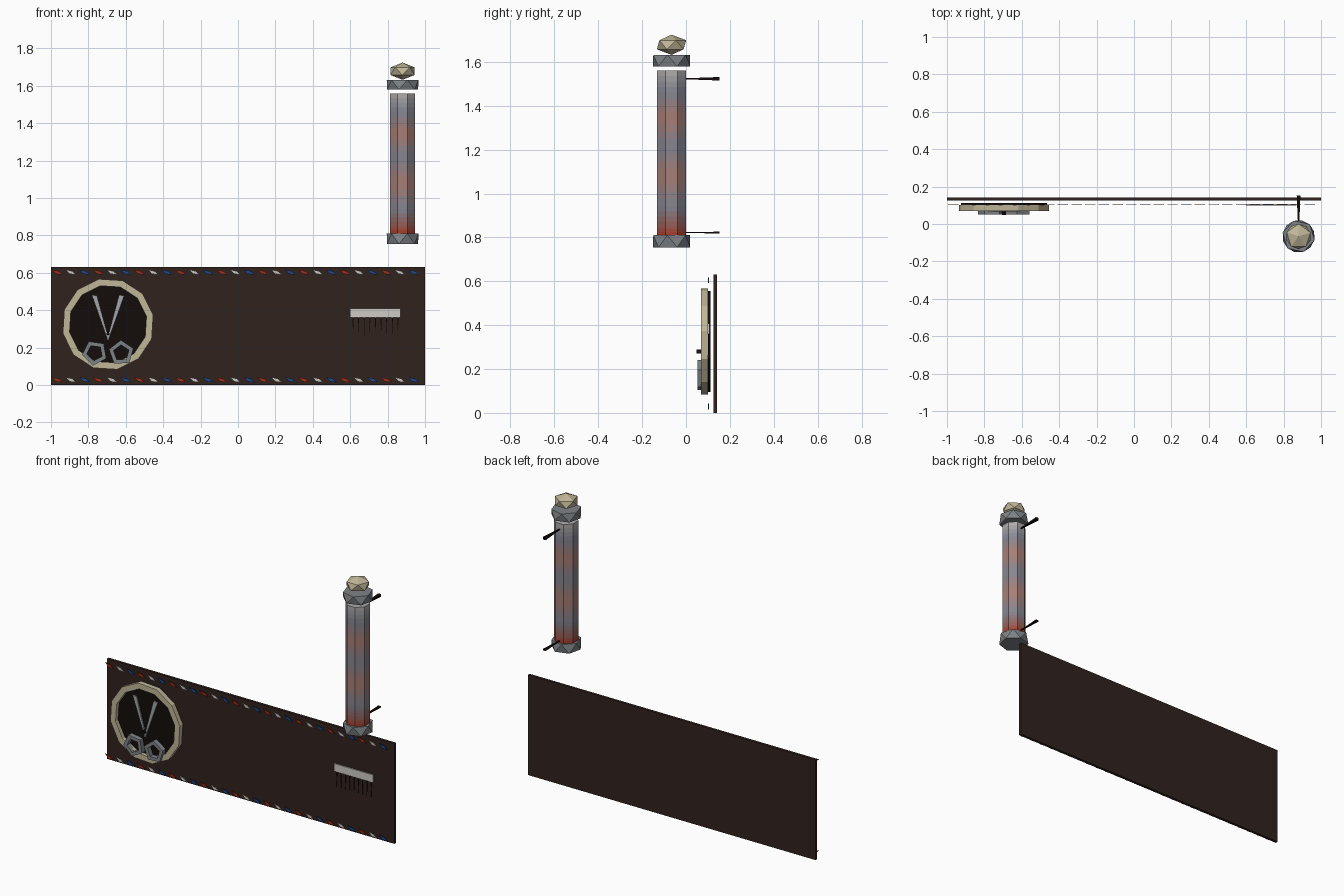
import bpy
from math import pi, cos, sin

if "Cube" in bpy.data.objects:
    bpy.data.objects.remove(bpy.data.objects["Cube"])

mats = {}


def paint(ob, rgb):
    """Give an object a flat colour from 0-255 screen values."""
    if rgb not in mats:
        m = bpy.data.materials.new("paint")
        m.diffuse_color = (*[(c / 255) ** 2.2 for c in rgb], 1)
        m.use_nodes = True
        m.node_tree.nodes["Principled BSDF"].inputs["Base Color"].default_value = m.diffuse_color
        mats[rgb] = m
    ob.data.materials.append(mats[rgb])
    return ob


def mesh(name, verts, faces, rgb):
    me = bpy.data.meshes.new(name)
    me.from_pydata(verts, [], faces)
    ob = bpy.data.objects.new(name, me)
    bpy.context.collection.objects.link(ob)
    return paint(ob, rgb)


def loft(name, rings, rgb, caps=True):
    """Skin a list of equal-length vertex loops."""
    n = len(rings[0])
    verts = [p for r in rings for p in r]
    faces = [(k * n + i, k * n + (i + 1) % n, (k + 1) * n + (i + 1) % n, (k + 1) * n + i)
             for k in range(len(rings) - 1) for i in range(n)]
    if caps:
        faces += [tuple(range(n))[::-1], tuple(range(len(verts) - n, len(verts)))]
    return mesh(name, verts, faces, rgb)


def plate(name, pts, y0, y1, rgb):
    """Extrude an anticlockwise x-z outline from y0 (front) to y1."""
    return loft(name, [[(x, y, z) for x, z in pts] for y in (y1, y0)], rgb)


def rect(x0, x1, z0, z1):
    return [(x0, z0), (x1, z0), (x1, z1), (x0, z1)]


def circle(cx, cy, r, n, turn=0.0):
    return [(cx + r * cos(turn + 2 * pi * i / n), cy + r * sin(turn + 2 * pi * i / n)) for i in range(n)]


def hoop(name, x, y, z, r, w, d, n, section, turn, rgb):
    """Low-poly ring facing -y with a flattened section of width w, depth d."""
    verts, faces = [], []
    for i in range(n):
        a = turn + 2 * pi * i / n
        for u, v in circle(0, 0, 1, section, pi / section):
            q = r + u * w
            verts.append((x + q * cos(a), y + v * d, z + q * sin(a)))
    for i in range(n):
        for j in range(section):
            k, l = (i + 1) % n, (j + 1) % section
            faces.append((i * section + j, i * section + l, k * section + l, k * section + j))
    return mesh(name, verts, faces, rgb)


BLACK, BROWN, CREAM = (26, 20, 18), (52, 39, 35), (190, 180, 150)
RED, WHITE, BLUE = (165, 50, 32), (205, 202, 195), (35, 75, 140)
STEEL, IRON = (160, 165, 170), (125, 130, 134)

# sign board
plate("sign_board", rect(-1, 1, 0, 0.63), 0.125, 0.142, BROWN)

# small coloured flecks along both long edges
for row, z in enumerate((0.03, 0.605)):
    for i in range(27):
        x = -0.965 + i * 0.0733
        pts = [(x - 0.03, z + 0.012), (x - 0.008, z - 0.012), (x + 0.026, z - 0.014), (x + 0.006, z + 0.004)]
        plate(f"edge_fleck_{row}_{i}", pts, 0.101, 0.105, (RED, WHITE, BLUE)[i % 3])

# round badge
plate("badge_disc", circle(-0.695, 0.325, 0.235, 12, 0.2), 0.094, 0.112, BLACK)
hoop("badge_rim", -0.695, 0.085, 0.325, 0.228, 0.026, 0.022, 12, 4, 0.2, CREAM)

# scissors: finger rings, blades and pivot
for side, s in (("left", -1), ("right", 1)):
    hoop(f"scissor_ring_{side}", -0.695 + s * 0.071, 0.067, 0.172, 0.056, 0.018, 0.022, 5, 4,
         0.8 if s < 0 else 0.35, IRON)
    tip, foot = -0.695 + s * 0.073, -0.695 - s * 0.002
    plate(f"scissor_blade_{side}",
          [(foot - 0.004, 0.24), (foot + 0.004, 0.24), (tip + 0.014, 0.478), (tip - 0.014, 0.482)],
          0.068, 0.078, STEEL)
plate("scissor_pivot", circle(-0.695, 0.277, 0.013, 3, pi / 2), 0.048, 0.068, BLACK)

# comb
plate("comb_spine", rect(0.6, 0.87, 0.36, 0.408), 0.098, 0.108, WHITE)
for i in range(9):
    x = 0.615 + i * 0.03
    plate(f"comb_tooth_{i}", [(x - 0.003, 0.36), (x, 0.265), (x + 0.003, 0.36)], 0.101, 0.105, BROWN)

# striped pole, colours blended between band centres
PX, PY = 0.88, -0.066
bands = [(0.80, (170, 50, 30)), (0.85, (152, 92, 82)), (0.94, (128, 133, 146)), (1.08, (172, 125, 114)),
         (1.215, (128, 133, 146)), (1.345, (172, 125, 114)), (1.46, (130, 134, 147)), (1.56, (180, 177, 174))]


def ring(z, r, n, turn=0.0):
    return [(x, y, z) for x, y in circle(PX, PY, r, n, turn)]


pole = loft("striped_pole", [ring(z0 + (z1 - z0) * k / 4, 0.072, 8, pi / 8)
                             for (z0, _), (z1, _) in zip(bands, bands[1:]) for k in range(4)]
            + [ring(1.56, 0.072, 8, pi / 8)], bands[0][1])
pole.data.materials.clear()
slot = 0
for (z0, c0), (z1, c1) in zip(bands, bands[1:]):
    for k in range(4):
        t = (k + 0.5) / 4
        paint(pole, tuple(round(a + (b - a) * t) for a, b in zip(c0, c1)))
        for f in pole.data.polygons[slot * 8:slot * 8 + 8]:
            f.material_index = slot
        slot += 1
pole.data.polygons[-1].material_index = slot - 1

# twisted low-poly collars at both ends
for name, z0, z1 in (("lower_collar", 0.755, 0.81), ("upper_collar", 1.58, 1.632)):
    n = 6
    v = ring(z0, 0.087, n, 0.3) + ring(z1, 0.087, n, 0.3 + pi / n)
    f = [tuple(range(n))[::-1], tuple(range(n, 2 * n))]
    for i in range(n):
        j = (i + 1) % n
        f += [(i, j, n + i), (j, n + j, n + i)]
    mesh(name, v, f, IRON)

# faceted ball finial
bpy.ops.mesh.primitive_ico_sphere_add(subdivisions=1, radius=1, location=(PX, PY, 1.678),
                                      rotation=(0, 0, 0.3))
finial = bpy.context.object
finial.name = "ball_finial"
finial.scale = (0.075, 0.075, 0.046)
paint(finial, CREAM)

# tapered wall brackets behind the pole
for name, z, h in (("upper_bracket", 1.523, 0.008), ("lower_bracket", 0.822, 0.004)):
    loft(name, [[(PX + a * w, y, z + b * t) for a, b in ((-1, -1), (1, -1), (1, 1), (-1, 1))]
                for y, w, t in ((0.152, 0.01, h), (-0.01, 0.003, 0.002))], BLACK)
